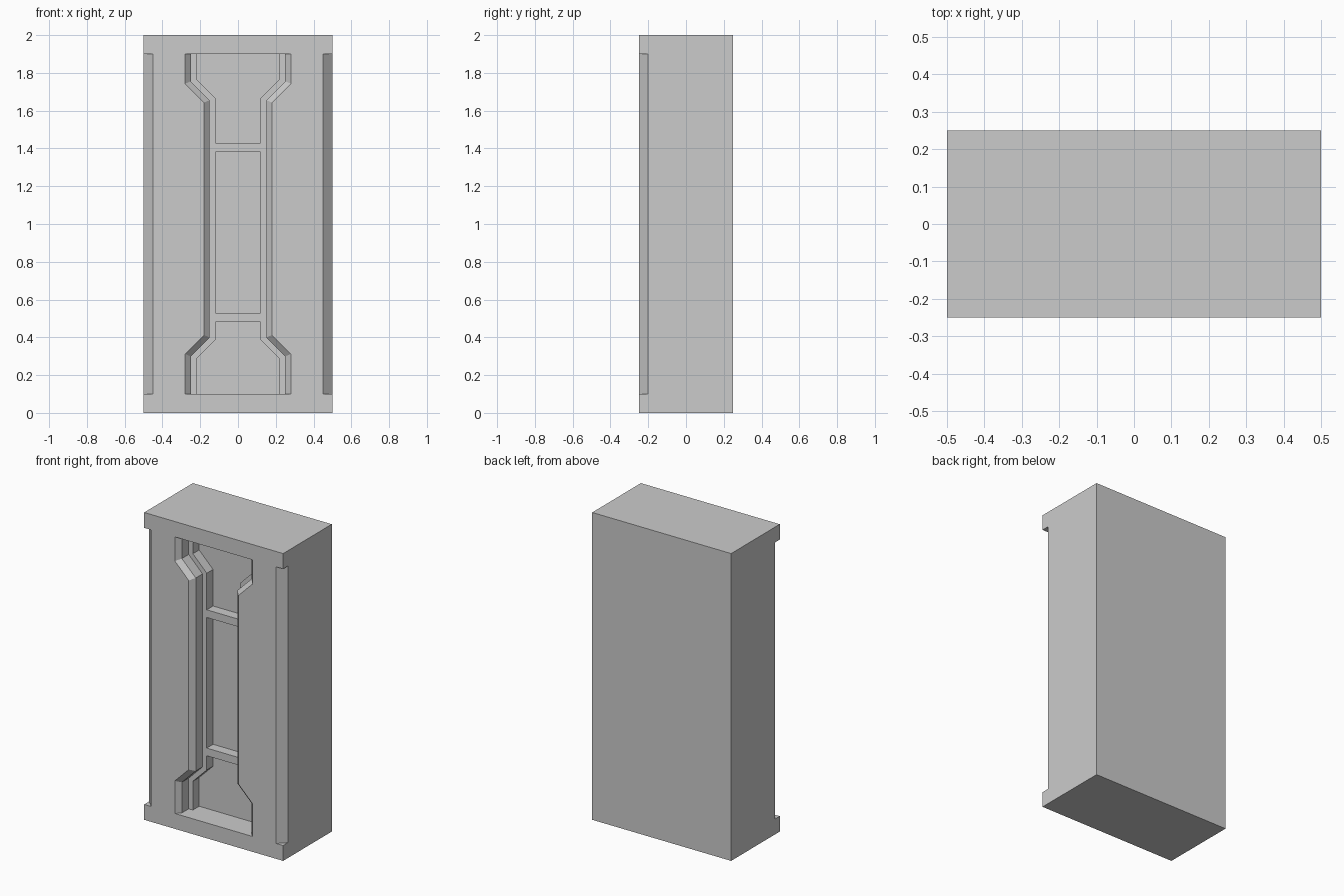
import bpy, bmesh

if "Cube" in bpy.data.objects:
    bpy.data.objects.remove(bpy.data.objects["Cube"])


def loft(name, rings):
    """Closed solid through matching rings of points, capped at both ends."""
    bm = bmesh.new()
    loops = [[bm.verts.new(p) for p in ring] for ring in rings]
    n = len(loops[0])
    for a, b in zip(loops, loops[1:]):
        for i in range(n):
            j = (i + 1) % n
            bm.faces.new((a[i], a[j], b[j], b[i]))
    bm.faces.new(loops[0][::-1])
    bm.faces.new(loops[-1])
    bmesh.ops.recalc_face_normals(bm, faces=bm.faces)
    mesh = bpy.data.meshes.new(name)
    bm.to_mesh(mesh)
    bm.free()
    obj = bpy.data.objects.new(name, mesh)
    bpy.context.collection.objects.link(obj)
    return obj


def mirrored(half, y):
    """Right-hand (x, z) half profile, bottom to top, made into a full ring."""
    return [(x, y, z) for x, z in half] + [(-x, y, z) for x, z in half[::-1]]


def recess_half(inset):
    """Waisted recess outline; the sides move inward, top and bottom stay."""
    m = inset * 0.4142  # mitre shift at the 45 degree knees
    wide, narrow = 0.28 - inset, 0.18 - inset
    return [(wide, 0.1), (wide, 0.312 - m), (narrow, 0.412 - m),
            (narrow, 1.643 + m), (wide, 1.743 + m), (wide, 1.9)]


def cut(target, cutter):
    cutter.hide_render = True
    mod = target.modifiers.new("cut", 'BOOLEAN')
    mod.operation = 'DIFFERENCE'
    mod.solver = 'EXACT'
    mod.object = cutter
    bpy.context.view_layer.objects.active = target
    bpy.ops.object.modifier_apply(modifier=mod.name)
    bpy.data.objects.remove(cutter, do_unlink=True)


# Main block
block = [(0.5, 0), (0.5, 2)]
pillar = loft("wall_pillar", [mirrored(block, -0.25), mirrored(block, 0.25)])

# Chamfers on both front edges, stopping short of the top and bottom
for s in (-1, 1):
    tri = [(0.43, -0.27), (0.52, -0.27), (0.52, -0.18)]
    cut(pillar, loft("edge_cutter", [[(s * x, y, z) for x, y in tri] for z in (0.1, 1.9)]))

# Waisted recess with chamfered side rims
cut(pillar, loft("recess_cutter", [mirrored(recess_half(o), y)
                                   for o, y in ((-0.02, -0.27), (0.03, -0.22), (0.03, -0.15))]))

# Three deeper pockets, leaving two crossbars between them
outline = recess_half(0.06)
pockets = [outline[:3] + [(0.12, 0.48)],
           [(0.12, 0.53), (0.12, 1.38)],
           [(0.12, 1.43)] + outline[3:]]
for half in pockets:
    cut(pillar, loft("pocket_cutter", [mirrored(half, y) for y in (-0.18, -0.085)]))
